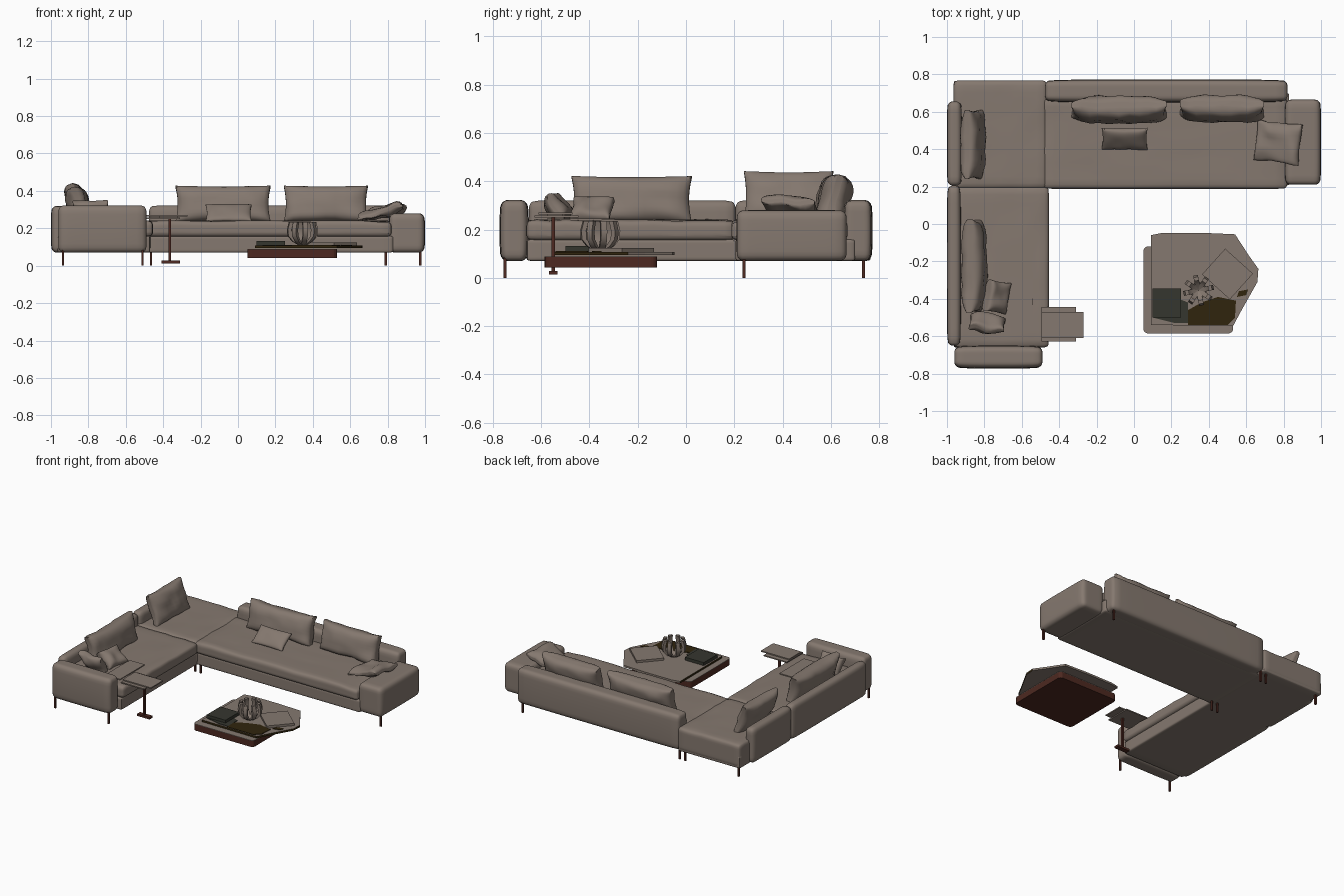
import bpy, bmesh, math
from mathutils import Vector, noise

if "Cube" in bpy.data.objects:
    bpy.data.objects.remove(bpy.data.objects["Cube"])


def mat(name, rgb):
    m = bpy.data.materials.new(name)
    m.diffuse_color = (*rgb, 1)
    m.use_nodes = True
    m.node_tree.nodes["Principled BSDF"].inputs["Base Color"].default_value = m.diffuse_color
    return m


TAUPE = mat("taupe fabric", (0.235, 0.19, 0.16))
BROWN = mat("red brown wood", (0.075, 0.022, 0.015))
OLIVE = mat("dark olive", (0.030, 0.018, 0.004))
GREEN = mat("grey green", (0.036, 0.037, 0.028))


def finish(name, bm, m, smooth=True):
    me = bpy.data.meshes.new(name)
    bmesh.ops.recalc_face_normals(bm, faces=bm.faces)
    bm.to_mesh(me)
    bm.free()
    ob = bpy.data.objects.new(name, me)
    bpy.context.collection.objects.link(ob)
    me.materials.append(m)
    if smooth:
        bpy.ops.object.select_all(action='DESELECT')
        ob.select_set(True)
        bpy.context.view_layer.objects.active = ob
        bpy.ops.object.shade_smooth_by_angle(angle=math.radians(40))
    return ob


def dense_cube(cuts):
    # cube in -1..1 with grid lines gathered near its edges
    bm = bmesh.new()
    bmesh.ops.create_cube(bm, size=2)
    bmesh.ops.subdivide_edges(bm, edges=bm.edges[:], cuts=cuts, use_grid_fill=True)
    for v in bm.verts:
        v.co = Vector([math.sin(c * math.pi / 2) for c in v.co])
    return bm


def soft(name, lo, hi, r=0.02, axis=None, bulge=0.0, wrinkle=0.0):
    # rounded upholstered block, optionally bulging along one axis
    lo, hi = Vector(lo), Vector(hi)
    mid, h = (lo + hi) / 2, (hi - lo) / 2
    bm = dense_cube(13)
    for v in bm.verts:
        s = v.co.copy()
        p = Vector([s[i] * h[i] for i in range(3)])
        core = Vector([max(-h[i] + r, min(h[i] - r, p[i])) for i in range(3)])
        d = p - core
        if d.length > 1e-6:
            p = core + d.normalized() * r
        if axis is not None:
            o = [abs(s[i]) for i in range(3) if i != axis]
            p[axis] *= 1 - bulge * (o[0] ** 4 + o[1] ** 2) / 2
        v.co = mid + p
        if wrinkle and s.z > -0.5:
            v.co.z -= wrinkle * abs(noise.noise(v.co * 7))
    return finish(name, bm, TAUPE)


def pillow(name, loc, size, rot, seed=0, crease=0.012):
    w, t, h = [s / 2 for s in size]
    bm = dense_cube(13)
    for v in bm.verts:
        u, k, q = v.co
        fat = 0.22 + 0.78 * math.sqrt(max(0, (1 - u ** 4) * (1 - q ** 4)))
        v.co = (u * w * (1 - 0.05 * (1 - q * q)), k * t * fat, q * h * (1 - 0.07 * (1 - u * u)))
        n = noise.noise(v.co * 14 + Vector((seed * 3.7, 0, 0)))
        v.co.y += n * crease
        v.co.z += n * crease * 0.4
    ob = finish(name, bm, TAUPE)
    ob.location, ob.rotation_euler = loc, rot
    return ob


def box(name, lo, hi, m, bevel=0.0, rot=0.0):
    lo, hi = Vector(lo), Vector(hi)
    bm = bmesh.new()
    bmesh.ops.create_cube(bm, size=1)
    for v in bm.verts:
        v.co = Vector([v.co[i] * (hi - lo)[i] for i in range(3)])
    if bevel:
        es = [e for e in bm.edges if abs(e.verts[0].co.z - e.verts[1].co.z) > 1e-5]
        bmesh.ops.bevel(bm, geom=es, offset=bevel, segments=4, profile=0.5, affect='EDGES')
    ob = finish(name, bm, m, False)
    ob.location, ob.rotation_euler.z = (lo + hi) / 2, rot
    return ob


def slab(name, pts, z0, z1, m):
    bm = bmesh.new()
    f = bm.faces.new([bm.verts.new((x, y, z0)) for x, y in pts])
    ext = bmesh.ops.extrude_face_region(bm, geom=[f])
    for v in ext['geom']:
        if isinstance(v, bmesh.types.BMVert):
            v.co.z = z1
    if not any(len(g.verts) == len(pts) and g.calc_center_median().z < z0 + 1e-5 for g in bm.faces):
        bm.faces.new([v for v in bm.verts if v.co.z < z0 + 1e-5])
    return finish(name, bm, m, False)


# sofa bases and seat cushions
soft("left_base", (-0.965, -0.66, 0.07), (-0.47, 0.765, 0.16), 0.012)
soft("left_seat", (-0.965, -0.66, 0.155), (-0.455, 0.20, 0.243), 0.025, wrinkle=0.012)
soft("corner_seat", (-0.965, 0.19, 0.075), (-0.465, 0.768, 0.243), 0.025, wrinkle=0.008)
soft("long_base", (-0.50, 0.205, 0.07), (0.83, 0.70, 0.16), 0.012)
soft("long_seat", (-0.49, 0.188, 0.155), (0.82, 0.68, 0.243), 0.025, wrinkle=0.012)

# backs and arms
soft("left_back", (-1.0, -0.65, 0.07), (-0.925, 0.205, 0.32), 0.03, 0, 0.15)
soft("corner_back", (-1.0, 0.205, 0.07), (-0.92, 0.655, 0.32), 0.03, 0, 0.15)
soft("long_back", (-0.475, 0.65, 0.07), (0.82, 0.773, 0.322), 0.03, 1, 0.15)
soft("front_arm", (-0.96, -0.773, 0.07), (-0.49, -0.65, 0.322), 0.03, 1, 0.2)
soft("right_arm", (0.805, 0.21, 0.07), (1.0, 0.665, 0.28), 0.03, 0, 0.08)

# large back cushions
lean = -0.28
pillow("back_cushion_a", (-0.08, 0.61, 0.328), (0.51, 0.13, 0.20), (lean, 0, 0), 1)
pillow("back_cushion_b", (0.47, 0.615, 0.328), (0.45, 0.13, 0.20), (lean, 0, 0), 2)
pillow("back_cushion_c", (-0.855, -0.225, 0.322), (0.50, 0.12, 0.20), (-0.25, 0, math.pi / 2), 3)
pillow("back_cushion_d", (-0.86, 0.425, 0.335), (0.37, 0.10, 0.22), (-0.35, 0, math.pi / 2), 4)

# small throw pillows
pillow("throw_pillow_a", (-0.05, 0.455, 0.28), (0.245, 0.045, 0.14), (-0.9, 0, 0), 5, 0.006)
pillow("throw_pillow_b", (0.77, 0.435, 0.287), (0.25, 0.06, 0.22), (-1.57, -0.22, -0.1), 6, 0.02)
pillow("throw_pillow_c", (-0.73, -0.39, 0.28), (0.17, 0.08, 0.14), (-0.9, 0, 1.4), 7, 0.02)
pillow("throw_pillow_d", (-0.785, -0.535, 0.288), (0.19, 0.08, 0.13), (-0.5, 0, 3.0), 8, 0.02)
box("folded_throw", (-0.66, -0.575, 0.235), (-0.54, -0.295, 0.246), TAUPE)

# thin legs
for i, (x, y) in enumerate([(-0.935, -0.75), (-0.51, -0.75), (-0.51, 0.24), (-0.465, 0.24),
                            (-0.935, 0.735), (-0.51, 0.735), (-0.465, 0.735),
                            (0.975, 0.24), (0.79, 0.735)]):
    box(f"leg_{i}", (x - 0.006, y - 0.006, 0), (x + 0.006, y + 0.006, 0.085), BROWN)

# side table
box("side_table_top", (-0.495, -0.61, 0.262), (-0.27, -0.47, 0.27), TAUPE)
box("side_table_tray", (-0.495, -0.628, 0.25), (-0.31, -0.445, 0.258), TAUPE)
box("side_table_joint", (-0.42, -0.575, 0.256), (-0.32, -0.51, 0.264), TAUPE)
box("side_table_pole", (-0.371, -0.557, 0.02), (-0.357, -0.543, 0.252), BROWN)
box("side_table_foot", (-0.41, -0.567, 0.013), (-0.31, -0.533, 0.028), BROWN)

# coffee table
box("coffee_table_block", (0.05, -0.585, 0.042), (0.53, -0.12, 0.086), BROWN, 0.025)
box("coffee_table_cover", (0.05, -0.585, 0.086), (0.53, -0.12, 0.089), TAUPE, 0.025)
top = slab("irregular_top", [(0.09, -0.54), (0.53, -0.545), (0.57, -0.47), (0.66, -0.31), (0.665, -0.24),
                             (0.615, -0.17), (0.54, -0.055), (0.36, -0.047), (0.15, -0.048), (0.09, -0.06)],
           0.094, 0.108, TAUPE)
top.data.materials.append(OLIVE)
for p in top.data.polygons:
    if abs(p.normal.z) < 0.5 and p.normal.y < 0.2:
        p.material_index = 1
slab("olive_patch", [(0.29, -0.54), (0.50, -0.54), (0.54, -0.50), (0.545, -0.41), (0.45, -0.39), (0.36, -0.42),
                     (0.29, -0.46)], 0.107, 0.112, OLIVE)
slab("olive_spot", [(0.55, -0.39), (0.60, -0.38), (0.61, -0.35), (0.56, -0.36)], 0.107, 0.112, OLIVE)
slab("green_patch", [(0.10, -0.50), (0.22, -0.53), (0.29, -0.53), (0.29, -0.42), (0.24, -0.40), (0.10, -0.40)],
     0.107, 0.112, GREEN)
box("green_book", (0.10, -0.50, 0.11), (0.25, -0.345, 0.132), GREEN)
box("open_book", (0.40, -0.36, 0.108), (0.60, -0.175, 0.124), TAUPE, 0, math.radians(-42))

# petal bowl: curved upright blades around a small foot
prof = [(0.02, 0.11), (0.055, 0.13), (0.08, 0.16), (0.082, 0.195), (0.072, 0.235)]
bm = bmesh.new()
N = 8
for k in range(N):
    a = 2 * math.pi * k / N + 0.2
    c, s = math.cos(a), math.sin(a)
    rings = []
    for r, z in prof:
        ring = []
        for dr, dw in ((0, -1), (0, 1), (-0.02, 1), (-0.02, -1)):
            rr, w = r + dr, dw * 0.013
            ring.append(bm.verts.new((0.345 + rr * c - w * s, -0.355 + rr * s + w * c, z)))
        rings.append(ring)
    for A, B in zip(rings, rings[1:]):
        for j in range(4):
            bm.faces.new((A[j], A[(j + 1) % 4], B[(j + 1) % 4], B[j]))
    bm.faces.new(rings[0])
    bm.faces.new(rings[-1])
finish("petal_bowl", bm, TAUPE)
